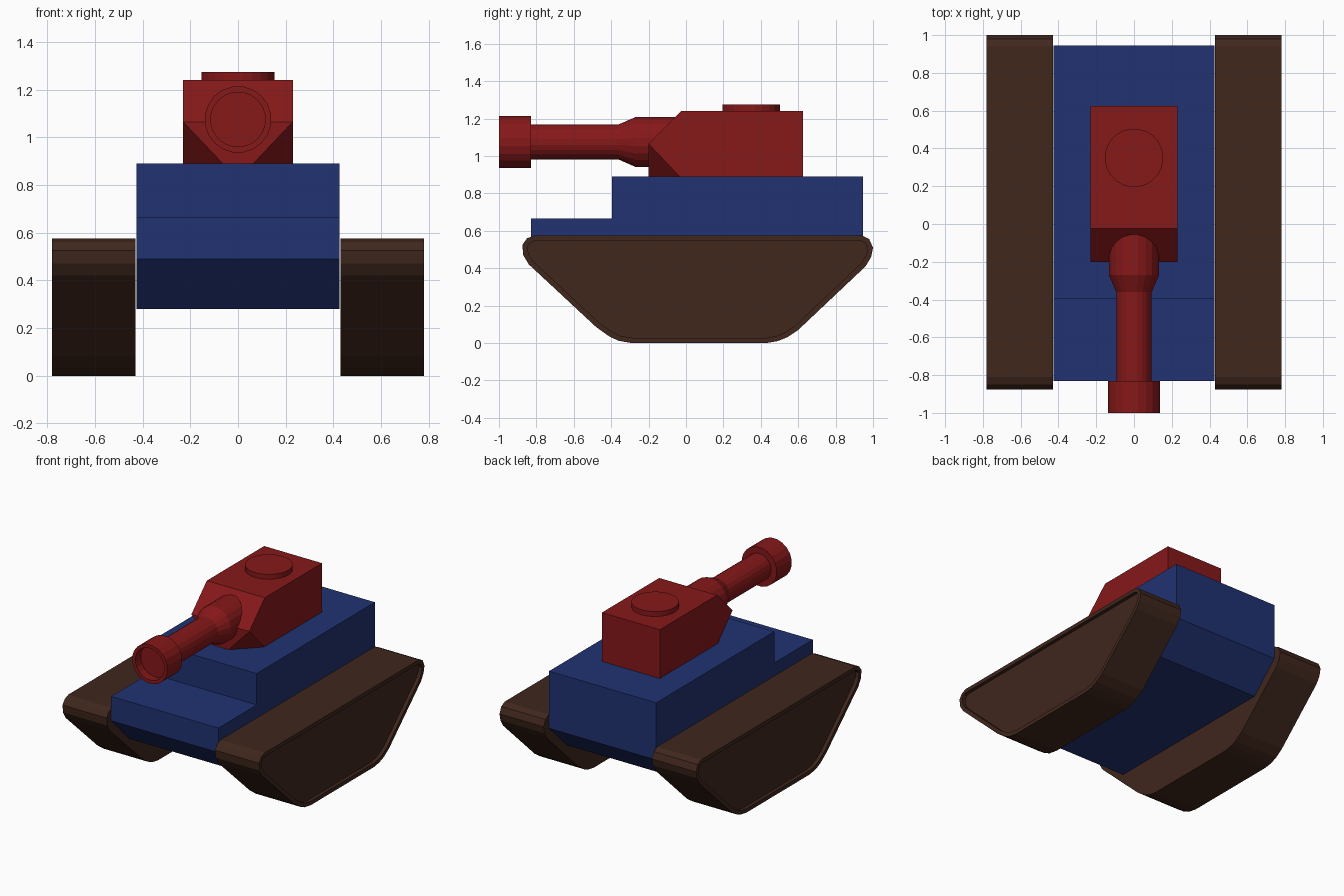
import bpy
import bmesh
from math import cos, sin, tau

if "Cube" in bpy.data.objects:
    bpy.data.objects.remove(bpy.data.objects["Cube"])


def material(name, rgb):
    m = bpy.data.materials.new(name)
    m.diffuse_color = (*rgb, 1)
    m.use_nodes = True
    m.node_tree.nodes["Principled BSDF"].inputs["Base Color"].default_value = m.diffuse_color
    return m


RED = material("red_paint", (0.24, 0.009, 0.01))
BLUE = material("blue_paint", (0.015, 0.032, 0.17))
BROWN = material("brown_track", (0.05, 0.02, 0.012))


def finish(name, bm, mat):
    bmesh.ops.recalc_face_normals(bm, faces=bm.faces)
    mesh = bpy.data.meshes.new(name)
    bm.to_mesh(mesh)
    bm.free()
    mesh.materials.append(mat)
    ob = bpy.data.objects.new(name, mesh)
    bpy.context.collection.objects.link(ob)
    return ob


def prism(profile, x0, x1):
    """Extrude a (y, z) outline along x; returns the bmesh and its x1 cap."""
    bm = bmesh.new()
    a = [bm.verts.new((x0, y, z)) for y, z in profile]
    b = [bm.verts.new((x1, y, z)) for y, z in profile]
    n = len(profile)
    bm.faces.new(a)
    cap = bm.faces.new(b)
    for i in range(n):
        j = (i + 1) % n
        bm.faces.new((a[i], a[j], b[j], b[i]))
    bmesh.ops.recalc_face_normals(bm, faces=bm.faces)
    return bm, cap


def lathe(name, profile, place, sides, mat):
    """Spin (radius, height) rings; place maps (u, v, height) to a point."""
    bm = bmesh.new()
    rings = [[bm.verts.new(place(r * cos(tau * (i + 0.5) / sides),
                                 r * sin(tau * (i + 0.5) / sides), h))
              for i in range(sides)] for r, h in profile]
    for a, b in zip(rings, rings[1:]):
        for i in range(sides):
            j = (i + 1) % sides
            bm.faces.new((a[i], a[j], b[j], b[i]))
    bm.faces.new(rings[0])
    bm.faces.new(rings[-1])
    return finish(name, bm, mat)


# Tracks: rounded trapezoid with a rim and recessed outer face, mirrored
track = [(-0.81, 0.575), (-0.85, 0.56), (-0.875, 0.525), (-0.87, 0.47),
         (-0.84, 0.42), (-0.48, 0.085), (-0.41, 0.035), (-0.36, 0.012),
         (-0.29, 0.0), (0.43, 0.0), (0.49, 0.01), (0.54, 0.03),
         (0.60, 0.07), (0.96, 0.41), (0.99, 0.46), (1.0, 0.51),
         (0.98, 0.555), (0.94, 0.575)]
bm, outer = prism(track, 0.43, 0.78)
bmesh.ops.inset_region(bm, faces=[outer], thickness=0.028, use_even_offset=True)
panel = bmesh.ops.extrude_discrete_faces(bm, faces=[outer])["faces"][0]
bmesh.ops.translate(bm, verts=panel.verts, vec=(-0.025, 0, 0))
tracks = finish("tracks", bm, BROWN)
tracks.modifiers.new("mirror", "MIRROR").use_clip = False

# Hull: stepped deck with sloping underside at both ends
hull = [(-0.83, 0.49), (-0.83, 0.665), (-0.395, 0.665), (-0.395, 0.89),
        (0.945, 0.89), (0.945, 0.48), (0.74, 0.28), (-0.62, 0.28)]
bm, _ = prism(hull, -0.425, 0.425)
finish("hull", bm, BLUE)

# Turret: sloped front top, lower front corners cut away
turret = [(-0.20, 0.89), (-0.20, 1.065), (-0.025, 1.24), (0.625, 1.24),
          (0.625, 0.89)]
bm, _ = prism(turret, -0.23, 0.23)
for s in (-1, 1):
    bmesh.ops.bisect_plane(bm, geom=bm.verts[:] + bm.edges[:] + bm.faces[:],
                           plane_co=(s * 0.23, -0.20, 1.0649),
                           plane_no=(s, -1, -0.95), clear_outer=True)
    bmesh.ops.holes_fill(bm, edges=[e for e in bm.edges if e.is_boundary])
finish("turret", bm, RED)

# Hatch on the turret roof
lathe("hatch", [(0.155, 1.22), (0.155, 1.275)],
      lambda u, v, h: (u, 0.35 + v, h), 24, RED)

# Gun: hollow muzzle, barrel and mantlet turned as one piece
gun = [(0.115, -0.94), (0.115, -1.0), (0.14, -1.0), (0.14, -0.83),
       (0.095, -0.83), (0.095, -0.36), (0.135, -0.27), (0.135, 0.0)]
lathe("gun", gun, lambda u, v, h: (u, h, 1.075 + v), 20, RED)
